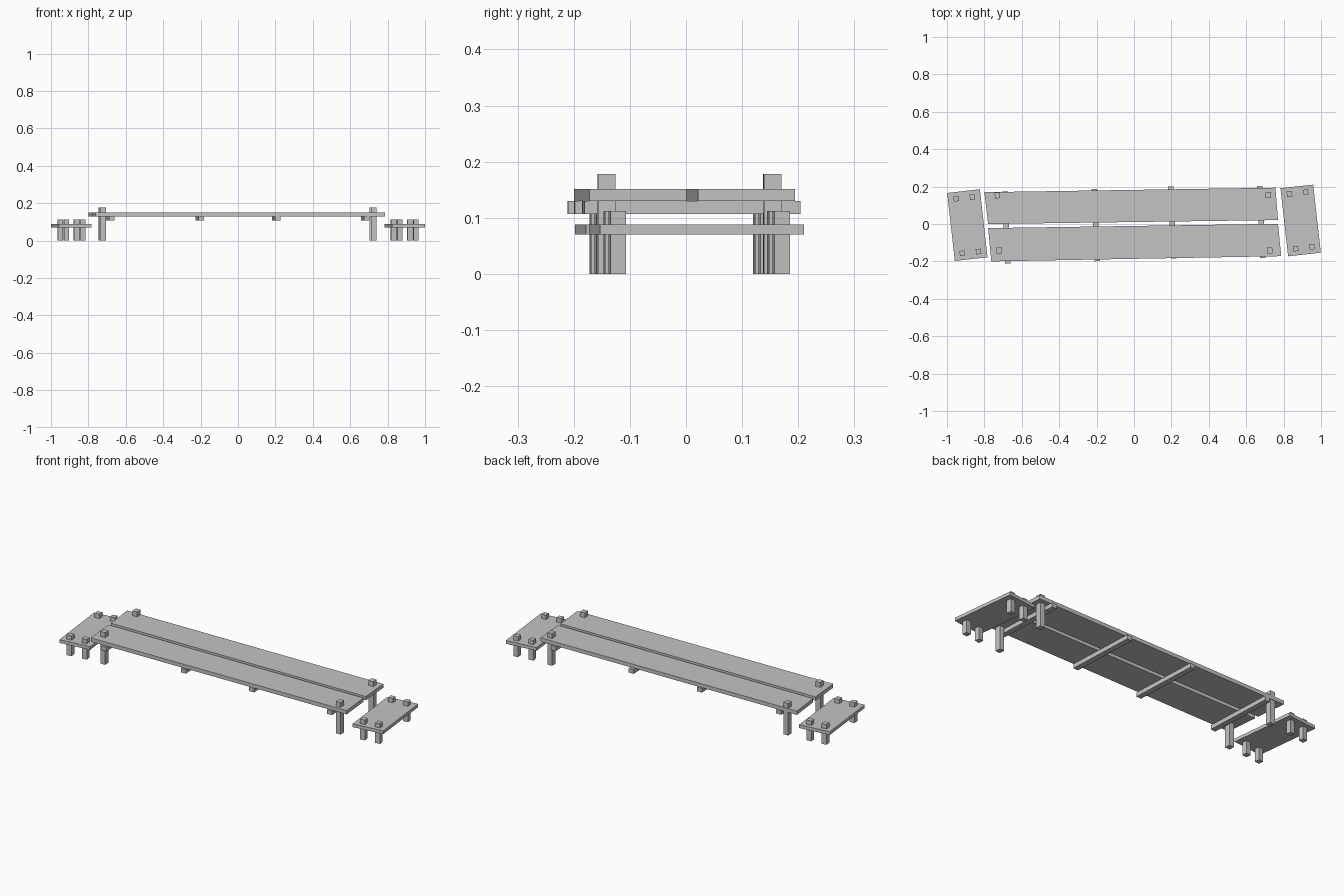
import bpy
import bmesh
from math import radians
from mathutils import Matrix, Vector

if "Cube" in bpy.data.objects:
    bpy.data.objects.remove(bpy.data.objects["Cube"])

# One plain grey for everything
GREY = (0.55, 0.55, 0.55, 1)
grey = bpy.data.materials.new("plain grey")
grey.use_nodes = True
grey.diffuse_color = GREY
grey.node_tree.nodes["Principled BSDF"].inputs["Base Color"].default_value = GREY


def prism(name, outline, bottom, top):
    """Extrude a flat outline between two heights."""
    bm = bmesh.new()
    base = bm.faces.new([bm.verts.new((x, y, bottom)) for x, y in outline])
    moved = bmesh.ops.extrude_face_region(bm, geom=[base])["geom"]
    verts = [v for v in moved if isinstance(v, bmesh.types.BMVert)]
    bmesh.ops.translate(bm, verts=verts, vec=(0, 0, top - bottom))
    bmesh.ops.recalc_face_normals(bm, faces=bm.faces)
    mesh = bpy.data.meshes.new(name)
    bm.to_mesh(mesh)
    bm.free()
    mesh.materials.append(grey)
    obj = bpy.data.objects.new(name, mesh)
    bpy.context.collection.objects.link(obj)
    return obj


def rectangle(x, y, width, depth, angle=0):
    """Corners of a turned rectangle."""
    turn = Matrix.Rotation(radians(angle), 2)
    corners = []
    for sx, sy in ((-1, 1), (1, 1), (1, -1), (-1, -1)):
        corners.append(Vector((x, y)) + turn @ Vector((sx * width, sy * depth)) / 2)
    return corners


# Long, slightly skewed deck planks
prism("back_plank", [(-0.80, 0.17), (0.756, 0.194), (0.77, 0.021), (-0.78, 0)], 0.13, 0.151)
prism("front_plank", [(-0.78, -0.022), (0.77, 0.001), (0.787, -0.172), (-0.763, -0.2)], 0.13, 0.151)

# Cross beams under the deck
for i, (x, y) in enumerate([(-0.683, -0.018), (-0.205, -0.006), (0.204, 0.008), (0.68, 0.011)]):
    prism(f"cross_beam_{i + 1}", rectangle(x, y, 0.03, 0.386, 2.5), 0.107, 0.13)

# Tall posts through the deck corners
for i, (x, y) in enumerate([(-0.73, 0.153), (-0.72, -0.142), (0.718, 0.154), (0.725, -0.142)]):
    prism(f"deck_post_{i + 1}", rectangle(x, y, 0.029, 0.031, 2), 0, 0.178)

# Low landings at both ends, each on four short posts
for side, x, y in (("right", -0.891, -0.006), ("left", 0.891, 0.019)):
    prism(f"{side}_landing", rectangle(x, y, 0.176, 0.366, 6.4), 0.07, 0.088)
    turn = Matrix.Rotation(radians(6.4), 2)
    step = Vector((0.0435, 0.147))
    for row, sy in (("back", 1), ("front", -1)):
        for place, sx in (("a", -1), ("b", 1)):
            px, py = Vector((x, y)) + turn @ Vector((sx * step.x, sy * step.y))
            prism(f"{side}_landing_post_{row}_{place}", rectangle(px, py, 0.028, 0.028, 6.4), 0, 0.112)
